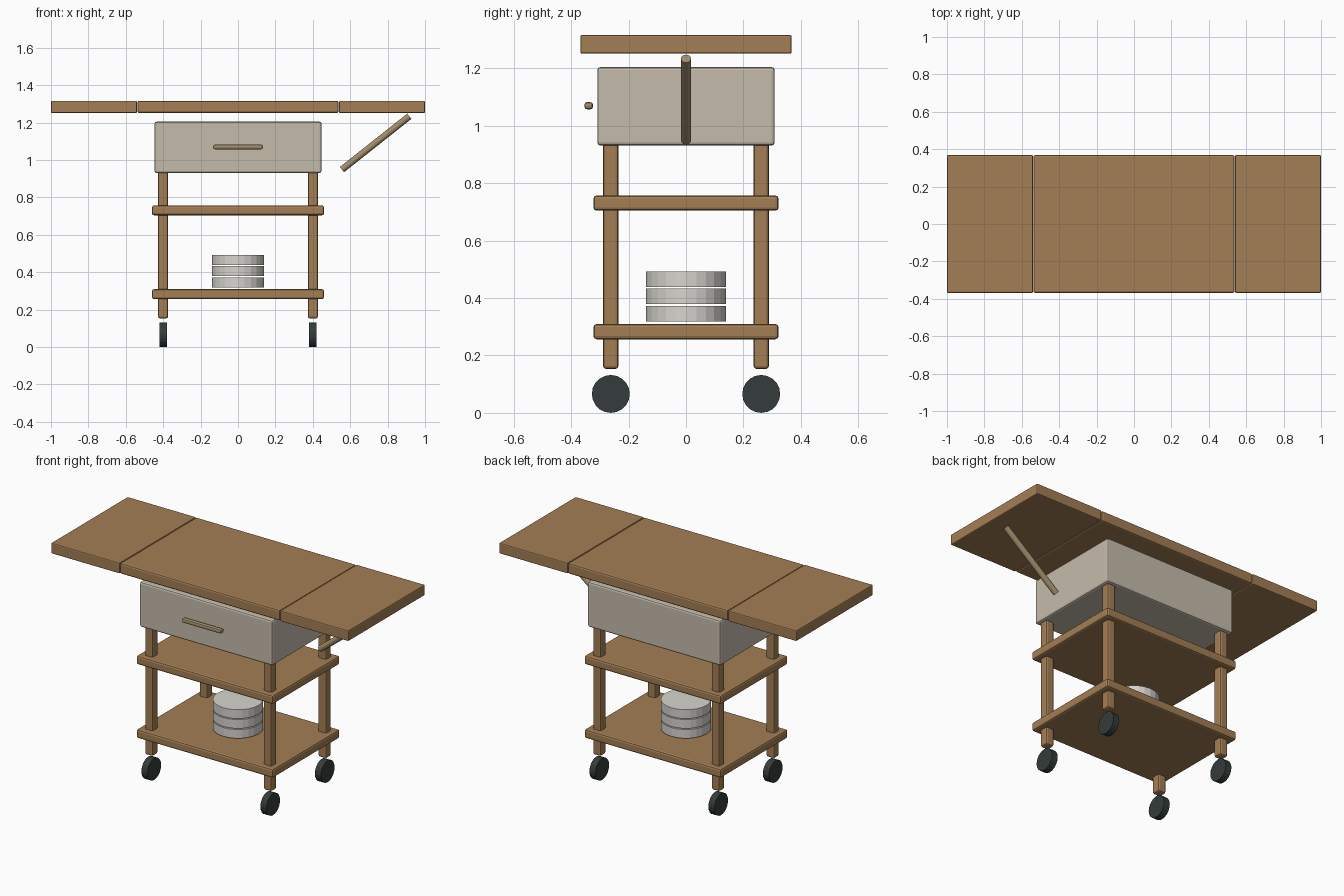
import bpy, math
from mathutils import Vector

if "Cube" in bpy.data.objects:
    bpy.data.objects.remove(bpy.data.objects["Cube"])


def material(name, rgb):
    m = bpy.data.materials.new(name)
    m.diffuse_color = (*rgb, 1)
    m.use_nodes = True
    m.node_tree.nodes["Principled BSDF"].inputs["Base Color"].default_value = m.diffuse_color
    return m


wood = material("wood", (0.37, 0.21, 0.09))
pale_wood = material("pale_wood", (0.36, 0.27, 0.15))
cream = material("cream_paint", (0.56, 0.50, 0.41))
rubber = material("rubber", (0.035, 0.045, 0.043))
china = material("china", (0.68, 0.66, 0.62))


def box(name, center, size, mat, bevel):
    bpy.ops.mesh.primitive_cube_add(size=1, location=center)
    o = bpy.context.object
    o.name = name
    o.scale = size
    bpy.ops.object.transform_apply(location=False, rotation=False, scale=True)
    o.data.materials.append(mat)
    mod = o.modifiers.new("soft_edges", 'BEVEL')
    mod.width = bevel
    mod.segments = 2
    return o


def rod(name, start, end, radius, mat, sides):
    a, b = Vector(start), Vector(end)
    d = b - a
    bpy.ops.mesh.primitive_cylinder_add(vertices=sides, radius=radius, depth=d.length,
                                        location=(a + b) / 2,
                                        rotation=d.to_track_quat('Z', 'Y').to_euler())
    o = bpy.context.object
    o.name = name
    o.data.materials.append(mat)
    return o


# Worktop with two raised drop leaves
box("worktop", (0, 0, 1.284), (1.076, 0.736, 0.065), wood, 0.01)
for side, sx in (("left", -1), ("right", 1)):
    box(f"{side}_drop_leaf", (sx * 0.77, 0, 1.284), (0.46, 0.736, 0.065), wood, 0.006)

# Drawer case and its handle
box("drawer_case", (0, 0, 1.068), (0.894, 0.618, 0.274), cream, 0.011)
box("drawer_handle", (0, -0.339, 1.07), (0.265, 0.03, 0.025), pale_wood, 0.009)

# Shelves
for name, z in (("upper_shelf", 0.731), ("lower_shelf", 0.283)):
    box(name, (0, 0, z), (0.92, 0.645, 0.053), wood, 0.011)

# Legs with wheels below
for side, sx in (("left", -1), ("right", 1)):
    for end, sy in (("front", -1), ("back", 1)):
        x, y = sx * 0.4, sy * 0.262
        box(f"{end}_{side}_leg", (x, y, 0.549), (0.054, 0.054, 0.792), wood, 0.011)
        rod(f"{end}_{side}_wheel", (x - 0.02, y, 0.066), (x + 0.02, y, 0.066), 0.066, rubber, 20)

# Diagonal strut under the right leaf
rod("leaf_strut", (0.556, 0, 0.949), (0.916, 0, 1.234), 0.018, pale_wood, 12)

# Stack of dishes on the lower shelf
for i in range(3):
    z = 0.319 + i * 0.06
    rod(f"dish_{i + 1}", (0, 0, z), (0, 0, z + 0.054), 0.139, china, 24)
